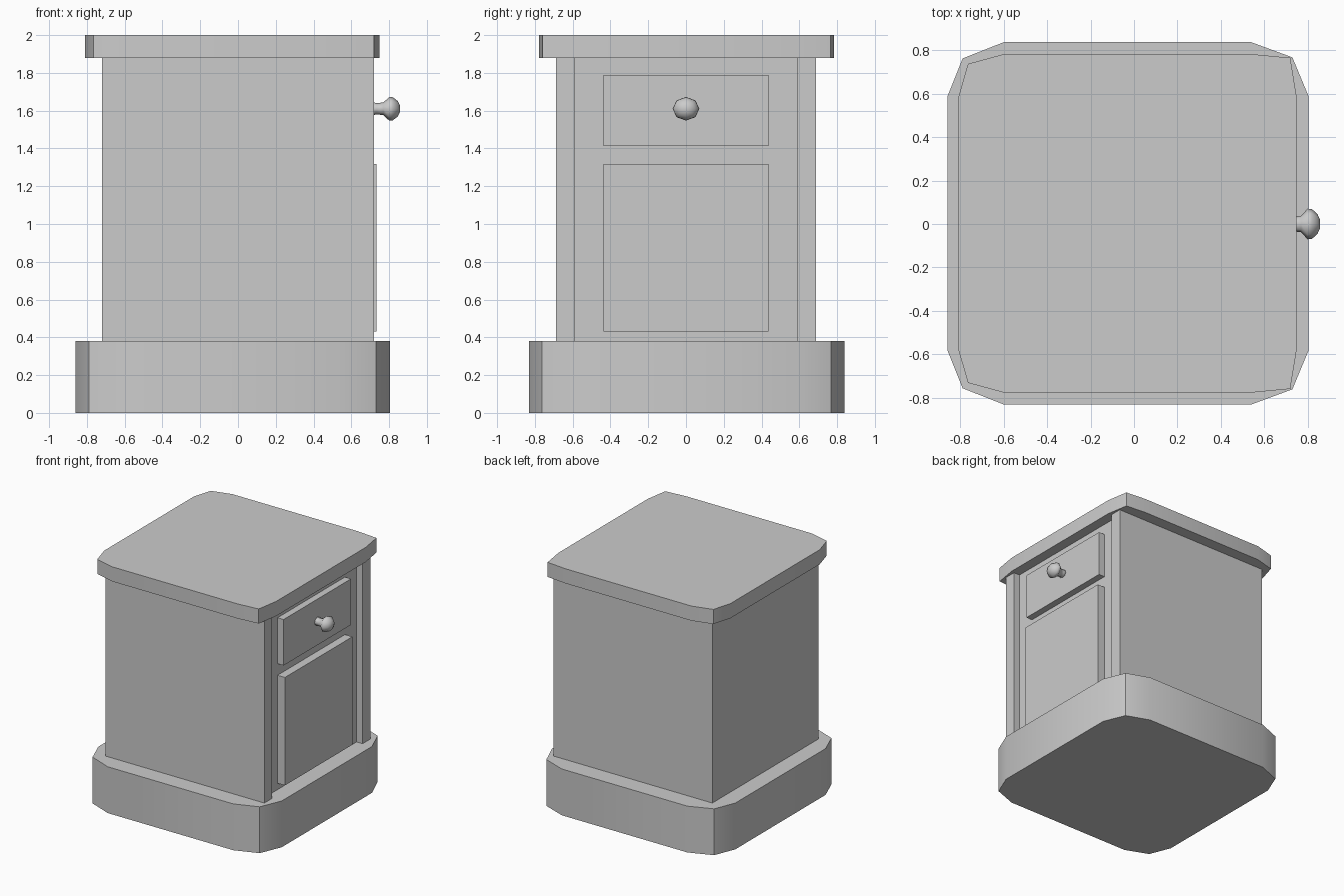
import bpy, bmesh, math

if "Cube" in bpy.data.objects:
    bpy.data.objects.remove(bpy.data.objects["Cube"])


def finish(bm, name, smooth=False):
    bmesh.ops.recalc_face_normals(bm, faces=bm.faces[:])
    mesh = bpy.data.meshes.new(name)
    bm.to_mesh(mesh)
    bm.free()
    ob = bpy.data.objects.new(name, mesh)
    bpy.context.collection.objects.link(ob)
    if smooth:
        bpy.ops.object.select_all(action='DESELECT')
        bpy.context.view_layer.objects.active = ob
        ob.select_set(True)
        bpy.ops.object.shade_smooth_by_angle(angle=math.radians(30))
    return ob


def slab(name, half_outline, z0, z1, y_offset=0, smooth=False):
    """Extrude an outline given for +y and mirrored to -y."""
    outline = half_outline + [(x, -y) for x, y in reversed(half_outline)]
    bm = bmesh.new()
    face = bm.faces.new([bm.verts.new((x, y + y_offset, z0)) for x, y in outline])
    top = bmesh.ops.extrude_face_region(bm, geom=[face])
    verts = [g for g in top['geom'] if isinstance(g, bmesh.types.BMVert)]
    bmesh.ops.translate(bm, verts=verts, vec=(0, 0, z1 - z0))
    return finish(bm, name, smooth)


# Plinth and table top with clipped corners
slab("plinth", [(-0.86, 0.585), (-0.79, 0.76), (-0.60, 0.835), (0.54, 0.835),
                (0.73, 0.765), (0.805, 0.585)], 0, 0.38, 0.003, True)
slab("table_top", [(-0.81, 0.58), (-0.765, 0.735), (-0.60, 0.78), (0.54, 0.78),
                   (0.72, 0.763), (0.75, 0.58)], 1.88, 2.0, 0.003, True)

# Cabinet body with a recessed face between two stiles
slab("cabinet_body", [(-0.72, 0.687), (0.72, 0.687), (0.72, 0.587), (0.665, 0.587)],
     0.38, 1.88)

# Drawer and door fronts
slab("drawer_front", [(0.66, 0.437), (0.72, 0.437)], 1.413, 1.79)
slab("door_front", [(0.66, 0.437), (0.732, 0.437)], 0.432, 1.318)

# Turned drawer knob: (x, radius) rings
profile = [(0.71, 0.037), (0.735, 0.033), (0.77, 0.036), (0.80, 0.068),
           (0.82, 0.066), (0.845, 0.045), (0.857, 0.02)]
sides = 8
bm = bmesh.new()
rings = [[bm.verts.new((x, 1.04 * r * math.cos(2 * math.pi * i / sides),
                        1.61 + 0.92 * r * math.sin(2 * math.pi * i / sides)))
          for i in range(sides)] for x, r in profile]
for a, b in zip(rings, rings[1:]):
    for i in range(sides):
        j = (i + 1) % sides
        bm.faces.new((a[i], a[j], b[j], b[i]))
bm.faces.new(rings[0])
bm.faces.new(rings[-1])
knob = finish(bm, "drawer_knob")
knob.data.shade_smooth()
